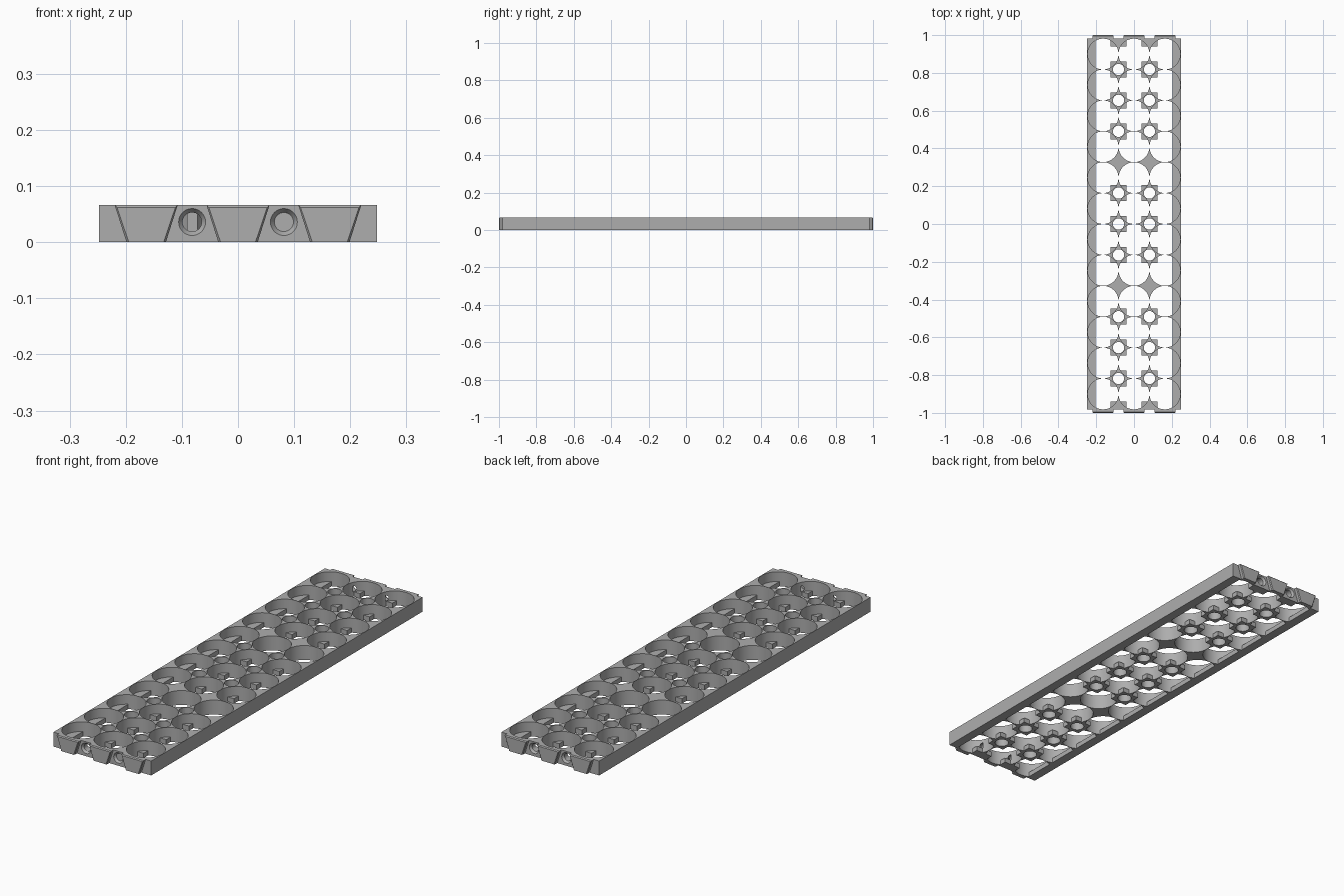
import bpy, bmesh, math
from mathutils import Matrix

cube = bpy.data.objects.get("Cube")
if cube:
    bpy.data.objects.remove(cube, do_unlink=True)

PITCH = 0.1636
HEIGHT = 0.066
WIDTH, LENGTH = 0.495, 1.964
COLS, ROWS = 3, 12
PAD, PAD_T = 0.085, 0.022

grey = bpy.data.materials.new("plain grey")
grey.use_nodes = True
colour = (0.42, 0.42, 0.42, 1)
grey.diffuse_color = colour
grey.node_tree.nodes["Principled BSDF"].inputs["Base Color"].default_value = colour


def box(bm, x, y, z, sx, sy, sz):
    m = Matrix.Translation((x, y, z)) @ Matrix.Diagonal((sx, sy, sz, 1))
    bmesh.ops.create_cube(bm, size=1, matrix=m)


def rod(bm, x, y, z, r1, r2, depth, turn=Matrix(), sides=64):
    bmesh.ops.create_cone(bm, cap_ends=True, segments=sides, radius1=r1, radius2=r2,
                          depth=depth, matrix=Matrix.Translation((x, y, z)) @ turn)


def finish(bm, name):
    bmesh.ops.recalc_face_normals(bm, faces=bm.faces)
    me = bpy.data.meshes.new(name)
    bm.to_mesh(me)
    bm.free()
    me.materials.append(grey)
    ob = bpy.data.objects.new(name, me)
    bpy.context.collection.objects.link(ob)
    return ob


def combine(target, other, operation):
    mod = target.modifiers.new(operation.lower(), 'BOOLEAN')
    mod.operation, mod.object, mod.solver = operation, other, 'EXACT'
    bpy.context.view_layer.objects.active = target
    bpy.ops.object.modifier_apply(modifier=mod.name)
    bpy.data.objects.remove(other, do_unlink=True)


col_x = [(i - (COLS - 1) / 2) * PITCH for i in range(COLS)]
row_y = [(j - (ROWS - 1) / 2) * PITCH for j in range(ROWS)]
joint_x = [-PITCH / 2, PITCH / 2]
joint_y = [(j - ROWS / 2) * PITCH for j in range(ROWS + 1)]
solid_rows = (4, 8)      # joints with neither pad nor hole

# Tray with round pockets
bm = bmesh.new()
box(bm, 0, 0, HEIGHT / 2, WIDTH, LENGTH, HEIGHT)
tray = finish(bm, "tray")
bm = bmesh.new()
for x in col_x:
    for y in row_y:
        rod(bm, x, y, HEIGHT / 2, 0.0814, 0.0814, HEIGHT * 2)
combine(tray, finish(bm, "pocket_cutter"), 'DIFFERENCE')

# Side ledges and square support pads
bm = bmesh.new()
for s in (-1, 1):
    box(bm, s * (WIDTH / 2 - 0.0215), 0, PAD_T / 2, 0.043, LENGTH, PAD_T)
for x in joint_x:
    for j, y in enumerate(joint_y):
        if j in (0, ROWS):
            s = 1 if j == 0 else -1
            box(bm, x, s * (PAD / 4 - LENGTH / 2), PAD_T / 2, PAD, PAD / 2, PAD_T)
        elif j not in solid_rows:
            box(bm, x, y, PAD_T / 2, PAD, PAD, PAD_T)
combine(tray, finish(bm, "supports"), 'UNION')

# Vertical joint holes, and connector holes in both ends
bm = bmesh.new()
turn = Matrix.Rotation(math.pi / 2, 4, 'X')
for x in joint_x:
    for j, y in enumerate(joint_y):
        if 0 < j < ROWS and j not in solid_rows:
            rod(bm, x, y, HEIGHT / 2, 0.03, 0.03, HEIGHT * 2, sides=32)
    for s in (-1, 1):
        rod(bm, x, s * LENGTH / 2, 0.036, 0.017, 0.017, 0.09, turn, 32)
combine(tray, finish(bm, "hole_cutter"), 'DIFFERENCE')
bm = bmesh.new()
for x in joint_x:
    for s in (-1, 1):
        rod(bm, x, s * LENGTH / 2, 0.036, 0.024 + s * -0.007, 0.024 + s * 0.007, 0.02, turn @ Matrix.Rotation(math.pi, 4, 'X'), 32)
combine(tray, finish(bm, "countersink_cutter"), 'DIFFERENCE')

# Tapered connector teeth on both ends
for s, end in ((-1, "front"), (1, "back")):
    for i, x in enumerate(col_x):
        bm = bmesh.new()
        rings = []
        for y, inset in ((LENGTH / 2 - 0.0005, 0), (0.996, 0), (1.0, 0.004)):
            top, bottom = 0.056 - inset, 0.035 - inset
            rings.append([bm.verts.new((x + px, s * y, z)) for px, z in (
                (-bottom, 0), (bottom, 0), (top, HEIGHT - inset), (-top, HEIGHT - inset))])
        for a, b in zip(rings, rings[1:]):
            for k in range(4):
                n = (k + 1) % 4
                bm.faces.new((a[k], a[n], b[n], b[k]))
        bm.faces.new(rings[0])
        bm.faces.new(rings[-1])
        finish(bm, f"{end}_tooth_{i + 1}")

# Smooth the round walls, keep the edges crisp
bpy.ops.object.select_all(action='DESELECT')
tray.select_set(True)
bpy.context.view_layer.objects.active = tray
bpy.ops.object.shade_smooth_by_angle(angle=math.radians(30))
